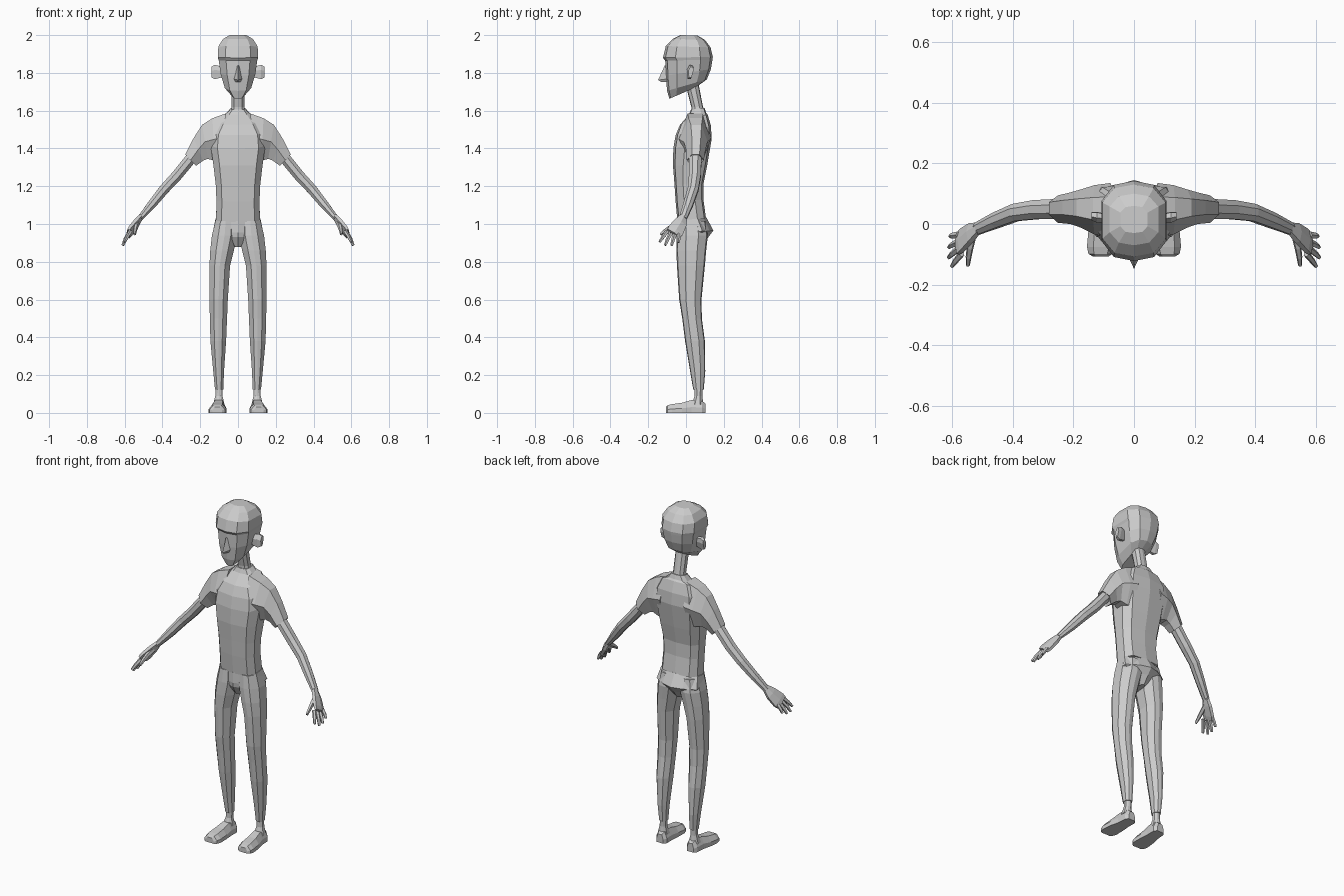
import bpy, bmesh, math
from mathutils import Vector

mat = bpy.data.materials.new("plain_grey")
mat.diffuse_color = (0.6, 0.6, 0.6, 1)


def loft(name, rings, mirror=False):
    """Skin a list of equal-length closed rings, cap both ends."""
    bm = bmesh.new()
    vs = [[bm.verts.new(p) for p in r] for r in rings]
    n = len(rings[0])
    for a, b in zip(vs, vs[1:]):
        for i in range(n):
            j = (i + 1) % n
            bm.faces.new((a[i], a[j], b[j], b[i]))
    bm.faces.new(vs[0][::-1])
    bm.faces.new(vs[-1])
    bmesh.ops.recalc_face_normals(bm, faces=bm.faces[:])
    me = bpy.data.meshes.new(name)
    bm.to_mesh(me)
    bm.free()
    me.materials.append(mat)
    ob = bpy.data.objects.new(name, me)
    bpy.context.collection.objects.link(ob)
    if mirror:
        m = ob.modifiers.new("mirror", 'MIRROR')
        m.use_axis = (True, False, False)
    return ob


def section(x0, x1, yf, yb, zf, zb=None, fx=0.6, fy=0.28, bow=0.06):
    """Ten-sided bevelled cross-section; zf/zb tilt it front to back."""
    zb = zf if zb is None else zb
    c, w, d = (x0 + x1) / 2, (x1 - x0) / 2, yb - yf
    half = [(0, 0), (fx, bow), (1, fy), (1, 1 - fy), (fx, 1 - bow), (0, 1)]
    pts = half + [(-x, t) for x, t in half[-2:0:-1]]
    return [(c + x * w, yf + t * d, zf + t * (zb - zf)) for x, t in pts]


def tube(name, path, sizes, side, n=6):
    """Tube along a path; sizes are (radius along side, radius across)."""
    path = [Vector(p) for p in path]
    rings = []
    for i, p in enumerate(path):
        t = (path[min(i + 1, len(path) - 1)] - path[max(i - 1, 0)]).normalized()
        s = Vector(side)
        s = (s - t * s.dot(t)).normalized()
        u = t.cross(s)
        a, b = sizes[i]
        rings.append([p + s * a * math.cos(k * math.tau / n + math.pi / n)
                      + u * b * math.sin(k * math.tau / n + math.pi / n) for k in range(n)])
    return loft(name, rings, True)


# Head: tilted rings from chin to crown, with a small brow ledge
head = [(.034, -.088, .055, 1.663, 1.725), (.070, -.100, .110, 1.705, 1.765),
        (.092, -.108, .132, 1.785, 1.82), (.102, -.110, .140, 1.865, 1.87),
        (.107, -.122, .142, 1.88, 1.885), (.104, -.107, .130, 1.942, 1.935),
        (.080, -.070, .100, 1.98, 1.975), (.045, -.030, .060, 2.0, 1.998)]
loft("head", [section(-w, w, yf, yb, zf, zb, .62, .25, .05) for w, yf, yb, zf, zb in head])

# Nose wedge
loft("nose", [[(-.008, -.104, 1.84), (.008, -.104, 1.84), (0, -.112, 1.84)],
              [(-.022, -.100, 1.768), (.022, -.100, 1.768), (0, -.148, 1.762)],
              [(-.014, -.100, 1.752), (.014, -.100, 1.752), (0, -.130, 1.752)]])

# Ears: flared plates
ear = [(-.006, -.036), (.012, -.036), (.026, .010), (.024, .034), (.006, .040), (-.010, .012)]
loft("ear", [[(x, .012 + y * s + dy, 1.803 + z * s) for y, z in ear]
             for x, s, dy in ((.085, .75, 0), (.122, 1, .002), (.140, .75, .008))], True)

# Neck
loft("neck", [section(-w, w, yf, yb, z, fy=.3, bow=.05) for w, yf, yb, z in
              ((.045, .030, .105, 1.57), (.034, .028, .090, 1.62), (.034, -.005, .065, 1.75))])

# Shirt body: waist to collar
shirt = [(.116, -.045, .106, 1.01, 1.03), (.114, -.055, .092, 1.12, 1.13),
         (.118, -.061, .092, 1.21, 1.21), (.130, -.069, .112, 1.31, 1.31),
         (.145, -.067, .136, 1.40, 1.45), (.138, -.055, .132, 1.47, 1.52),
         (.105, -.032, .114, 1.525, 1.582), (.062, .016, .106, 1.58, 1.59),
         (.040, .026, .098, 1.605, 1.615)]
loft("shirt_body", [section(-w, w, yf, yb, zf, zb, .75, .3, .06) for w, yf, yb, zf, zb in shirt])


# Sleeves: slanted hexagon rings from shoulder to cuff
def sleeve_ring(xt, zt, xb, zb, yf, yb):
    m, mz = (xt + xb) / 2, (zt + zb) / 2
    y1, y2 = yf + (yb - yf) * .3, yf + (yb - yf) * .75
    return [(xt, y1, zt), (xt, y2, zt), (m, yb, mz), (xb, y2, zb), (xb, y1, zb), (m, yf, mz)]


loft("sleeve", [sleeve_ring(*r) for r in
                ((.065, 1.585, .09, 1.33, -.045, .135), (.135, 1.560, .125, 1.335, -.035, .128),
                 (.190, 1.525, .160, 1.345, -.012, .114), (.235, 1.455, .185, 1.335, .000, .104),
                 (.280, 1.368, .222, 1.308, .004, .094), (.265, 1.365, .228, 1.322, .015, .084))], True)

# Arms
tube("arm", [(.235, .050, 1.365), (.325, .047, 1.255), (.390, .038, 1.185),
             (.455, .012, 1.105), (.518, -.016, 1.030)],
     [(.036, .032), (.034, .031), (.031, .029), (.028, .025), (.022, .016)], (0, 1, 0), 8)

# Hands: flat palm, four fingers, thumb
tube("palm", [(.512, -.013, 1.040), (.538, -.030, 1.005), (.568, -.055, .965), (.580, -.066, .949)],
     [(.021, .015), (.040, .018), (.050, .016), (.046, .012)], (0, 1, -.65), 6)
fingers = [((.568, -.098, .962), (.588, -.122, .930), (.600, -.139, .905)),
           ((.576, -.080, .950), (.599, -.099, .914), (.610, -.110, .887)),
           ((.580, -.060, .942), (.600, -.070, .908), (.609, -.076, .887)),
           ((.578, -.036, .948), (.596, -.038, .922), (.605, -.040, .902))]
for i, f in enumerate(fingers):
    tube("finger_%d" % (i + 1), f, [(.012, .011), (.010, .010), (.007, .007)], (0, 1, -.6), 5)
tube("thumb", [(.530, -.035, 1.005), (.540, -.078, .985), (.545, -.110, .965), (.547, -.136, .945)],
     [(.014, .013), (.014, .012), (.011, .010), (.007, .007)], (0, 0, 1), 5)

# Hips: waistband, protruding seat and crotch
loft("hips", [section(-w, w, yf, yb, zf, zb, .5, .3, .1) for w, yf, yb, zf, zb in
              ((.119, -.047, .108, 1.015, 1.035), (.132, -.049, .145, .955, .965),
               (.090, -.047, .118, .930, .930), (.022, -.020, .085, .878, .885))])

# Trouser legs
legs = [(.010, .120, -.044, .104, 1.015), (.004, .138, -.050, .116, .94), (.022, .147, -.051, .107, .86),
        (.042, .151, -.048, .100, .78), (.054, .151, -.036, .082, .60), (.058, .149, -.020, .084, .50),
        (.063, .146, -.005, .100, .38), (.074, .131, .022, .102, .22), (.078, .122, .038, .094, .125)]
loft("trouser_leg", [section(*r, fx=.5, fy=.3, bow=.04) for r in legs], True)

# Ankles
loft("ankle", [section(*r, fx=.5) for r in
               ((.080, .118, .046, .088, .14), (.082, .120, .046, .086, .09), (.072, .132, .030, .092, .045))], True)


# Shoes: sections running from heel to toe
def shoe_ring(y, w, h, c):
    return [(c - w, y, 0), (c + w, y, 0), (c + w, y, h * .45), (c + w * .55, y, h),
            (c - w * .55, y, h), (c - w, y, h * .45)]


loft("shoe", [shoe_ring(*r) for r in
              ((.102, .022, .050, .100), (.085, .034, .064, .100), (.030, .036, .068, .102),
               (-.020, .044, .054, .106), (-.075, .047, .046, .108), (-.098, .040, .040, .110),
               (-.107, .026, .030, .110))], True)
